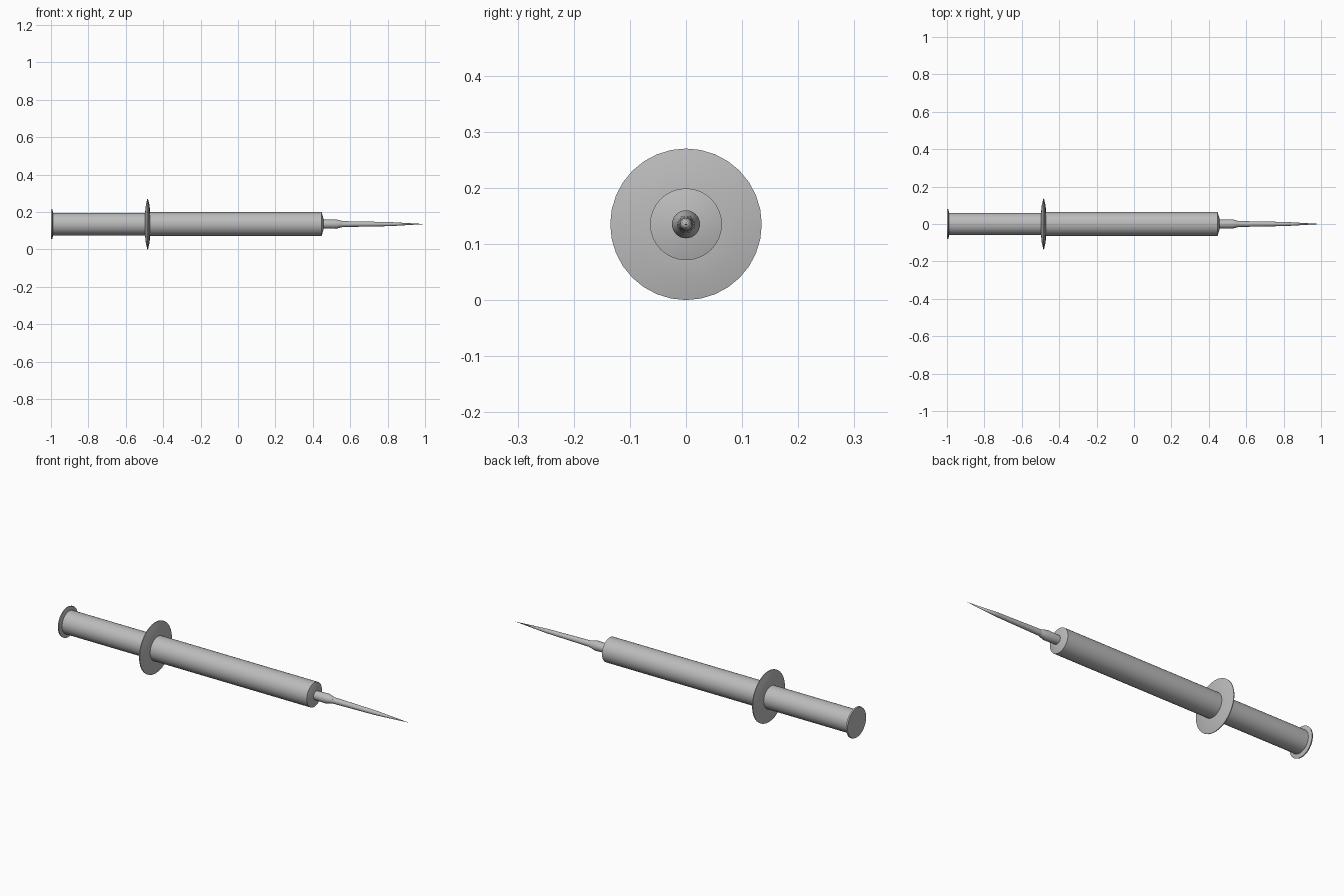
import bpy, bmesh, math

if "Cube" in bpy.data.objects:
    bpy.data.objects.remove(bpy.data.objects["Cube"])

AXIS_Z = 0.135
SEG = 32

grey = bpy.data.materials.new("plain grey")
grey.diffuse_color = (0.5, 0.5, 0.5, 1)
grey.use_nodes = True
grey.node_tree.nodes["Principled BSDF"].inputs["Base Color"].default_value = grey.diffuse_color


def lathe(name, profile, angle=35):
    """Revolve (x, radius) points around the long axis; radius 0 makes a pole."""
    bm = bmesh.new()
    rings = []
    for x, r in profile:
        n = SEG if r > 0 else 1
        rings.append([bm.verts.new((x, r * math.cos(2 * math.pi * i / SEG),
                                    AXIS_Z + r * math.sin(2 * math.pi * i / SEG)))
                      for i in range(n)])
    for a, b in zip(rings, rings[1:]):
        for i in range(SEG):
            j = (i + 1) % SEG
            quad = [a[i % len(a)], a[j % len(a)], b[j % len(b)], b[i % len(b)]]
            bm.faces.new(list(dict.fromkeys(quad)))
    bmesh.ops.recalc_face_normals(bm, faces=bm.faces)
    mesh = bpy.data.meshes.new(name)
    bm.to_mesh(mesh)
    bm.free()
    mesh.materials.append(grey)
    obj = bpy.data.objects.new(name, mesh)
    bpy.context.collection.objects.link(obj)
    bpy.ops.object.select_all(action='DESELECT')
    obj.select_set(True)
    bpy.context.view_layer.objects.active = obj
    bpy.ops.object.shade_smooth_by_angle(angle=math.radians(angle))
    return obj


# Thumb disc and plunger rod
lathe("thumb_rest", [(-1.0, 0), (-1.0, 0.078), (-0.993, 0.08), (-0.988, 0.06), (-0.988, 0)])
lathe("plunger", [(-0.99, 0), (-0.99, 0.06), (-0.47, 0.06), (-0.47, 0)])

# Finger flange: lens-shaped, thin at the rim
lathe("finger_flange", [(-0.495, 0), (-0.497, 0.06), (-0.493, 0.1), (-0.485, 0.135),
                        (-0.481, 0.135), (-0.473, 0.1), (-0.469, 0.06), (-0.47, 0)])

# Barrel with a shallow cone at the front
lathe("barrel", [(-0.485, 0), (-0.485, 0.064), (0.447, 0.064), (0.458, 0.026), (0.458, 0)])

# Nozzle hub that necks down to the needle
lathe("nozzle", [(0.45, 0), (0.45, 0.023), (0.525, 0.025), (0.56, 0.016), (0.56, 0)])

# Needle tapering to a point
lathe("needle", [(0.55, 0), (0.55, 0.016), (0.81, 0.011), (1.0, 0)])
